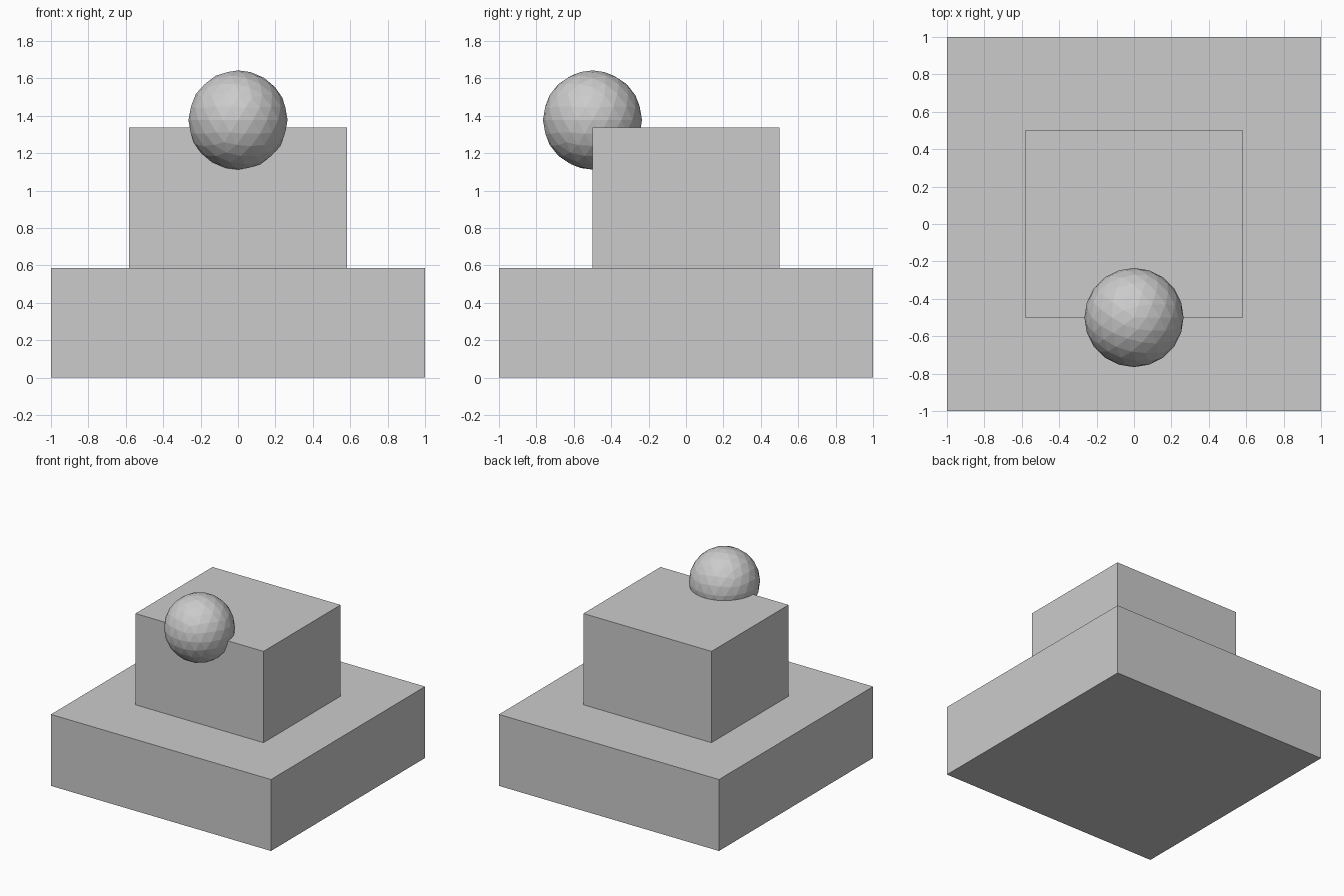
import bpy

if "Cube" in bpy.data.objects:
    bpy.data.objects.remove(bpy.data.objects["Cube"])


def box(name, size_x, size_y, z0, z1):
    bpy.ops.mesh.primitive_cube_add(size=1, location=(0, 0, (z0 + z1) / 2))
    obj = bpy.context.object
    obj.name = name
    obj.scale = (size_x, size_y, z1 - z0)
    bpy.ops.object.transform_apply(location=False, rotation=False, scale=True)
    return obj


# Stepped plinth: wide base and smaller block on top
box("base_block", 2.0, 2.0, 0.0, 0.587)
box("upper_block", 1.164, 1.0, 0.587, 1.337)

# Faceted ball set into the front top edge of the upper block
bpy.ops.mesh.primitive_ico_sphere_add(subdivisions=3, radius=0.265,
                                      location=(0, -0.5, 1.377))
bpy.context.object.name = "ball"
